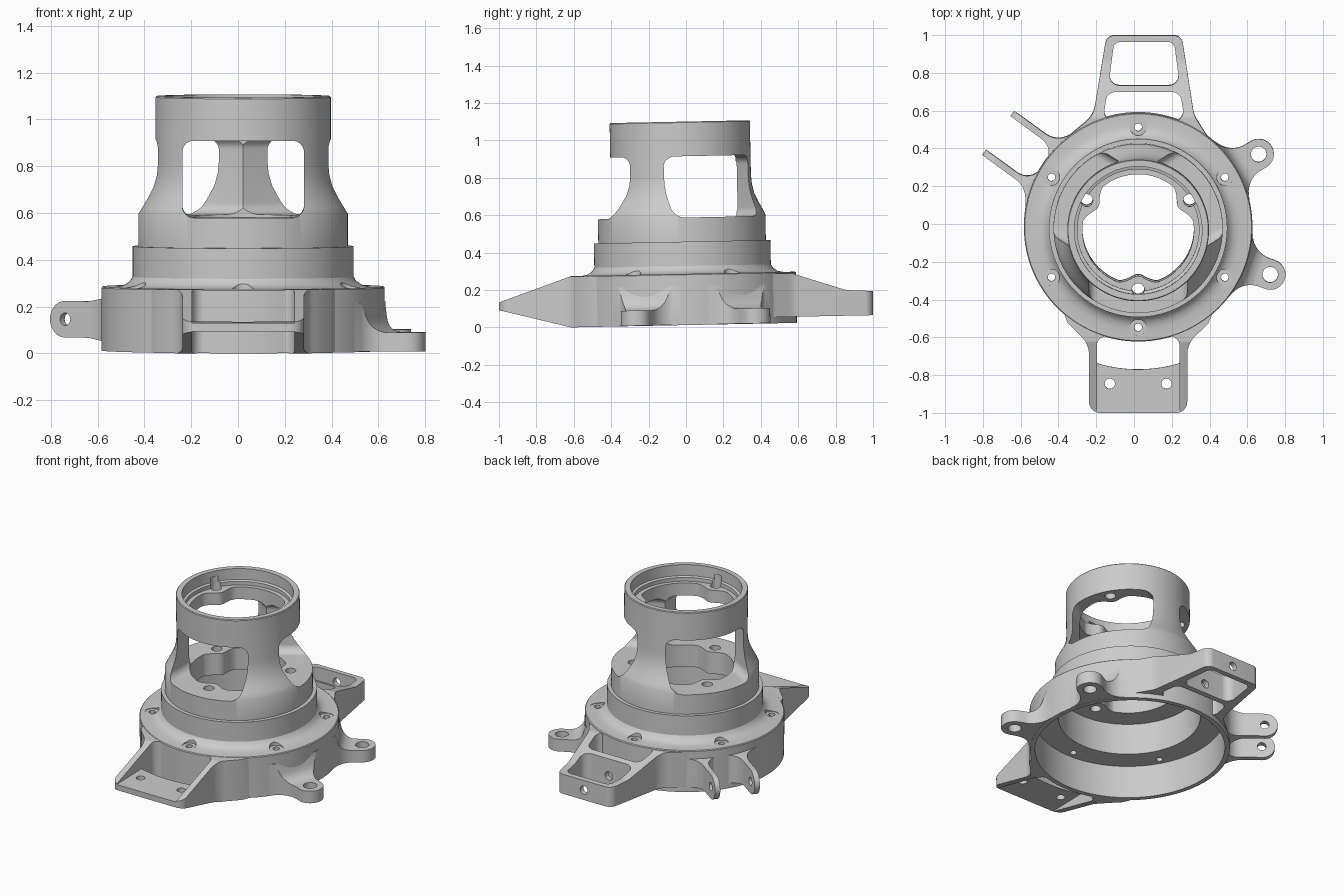
import bpy, bmesh, math
from mathutils import Matrix, Vector

if "Cube" in bpy.data.objects:
    bpy.data.objects.remove(bpy.data.objects["Cube"])

CX, CY = 0.022, -0.012          # hub axis
SEG = 128
I = Matrix.Identity(4)
SIDE = Matrix(((1, 0, 0, 0), (0, 0, 1, 0), (0, 1, 0, 0), (0, 0, 0, 1)))    # (u,z) drawn, extruded sideways
ACROSS = Matrix(((0, 0, 1, 0), (1, 0, 0, 0), (0, 1, 0, 0), (0, 0, 0, 1)))  # (v,z) drawn, extruded along first axis


def radial(deg):
    """Frame on the hub axis whose first axis points outward at an angle."""
    return Matrix.Translation((CX, CY, 0)) @ Matrix.Rotation(math.radians(deg), 4, 'Z')


def rounded(pts, n=8):
    """Fillet polygon corners given as (x, y, radius)."""
    out = []
    for i, p in enumerate(pts):
        v = Vector(p[:2])
        r = p[2] if len(p) > 2 else 0
        if r == 0:
            out.append(v)
            continue
        a = Vector(pts[i - 1][:2]) - v
        b = Vector(pts[(i + 1) % len(pts)][:2]) - v
        half = a.angle(b) / 2
        t = min(r / math.tan(half), a.length * .5, b.length * .5)
        r = t * math.tan(half)
        a.normalize()
        b.normalize()
        c = v + (a + b).normalized() * (r / math.sin(half))
        s, e = v + a * t - c, v + b * t - c
        a0 = math.atan2(s.y, s.x)
        da = (math.atan2(e.y, e.x) - a0 + math.pi) % (2 * math.pi) - math.pi
        out += [c + Vector((math.cos(a0 + da * k / n), math.sin(a0 + da * k / n))) * r for k in range(n + 1)]
    return out


def circle(r, x=0, y=0, n=SEG):
    return [(x + r * math.cos(2 * math.pi * k / n), y + r * math.sin(2 * math.pi * k / n)) for k in range(n)]


def finish(name, bm, M):
    bm.transform(M)
    bmesh.ops.recalc_face_normals(bm, faces=bm.faces)
    me = bpy.data.meshes.new(name)
    bm.to_mesh(me)
    bm.free()
    ob = bpy.data.objects.new(name, me)
    bpy.context.collection.objects.link(ob)
    return ob


def prism(name, pts, lo, hi, M=I):
    clean = []
    for p in pts:
        p = Vector(p[:2])
        if not clean or (p - clean[-1]).length > 1e-4:
            clean.append(p)
    if (clean[0] - clean[-1]).length < 1e-4:
        clean.pop()
    bm = bmesh.new()
    low = [bm.verts.new((p.x, p.y, lo)) for p in clean]
    top = [bm.verts.new((p.x, p.y, hi)) for p in clean]
    bm.faces.new(low[::-1])
    bm.faces.new(top)
    for k in range(len(clean)):
        j = (k + 1) % len(clean)
        bm.faces.new((low[k], low[j], top[j], top[k]))
    return finish(name, bm, M)


def revolve(name, prof, M):
    bm = bmesh.new()
    rings = [[bm.verts.new((r * math.cos(2 * math.pi * k / SEG), r * math.sin(2 * math.pi * k / SEG), z))
              for r, z in prof] for k in range(SEG)]
    n = len(prof)
    for k in range(SEG):
        a, b = rings[k], rings[(k + 1) % SEG]
        for j in range(n):
            bm.faces.new((a[j], b[j], b[(j + 1) % n], a[(j + 1) % n]))
    return finish(name, bm, M)


def boolean(ob, cutter, op='DIFFERENCE'):
    """Apply a boolean; fall back to the second solver if the first changes nothing."""
    before = len(ob.data.vertices)
    for solver in ('MANIFOLD', 'EXACT'):
        m = ob.modifiers.new(op, 'BOOLEAN')
        m.operation, m.solver, m.object = op, solver, cutter
        bpy.context.view_layer.objects.active = ob
        try:
            bpy.ops.object.modifier_apply(modifier=m.name)
        except RuntimeError:
            pass
        ob.modifiers.clear()
        if len(ob.data.vertices) != before:
            break
    bpy.data.objects.remove(cutter)


def cut(ob, pts, lo, hi, M=I):
    boolean(ob, prism('cutter', pts, lo, hi, M))


def bracket(name, plan, side, M_plan, M_side):
    """Plan outline intersected with a side profile, trimmed to the hub wall."""
    ob = prism(name, rounded(plan), -.5, .8, M_plan)
    boolean(ob, prism('cutter', rounded(side), -1, 1, M_side), 'INTERSECT')
    cut(ob, circle(.59), -1, 1.5, radial(0))
    return ob


parts = []

# Hub: base ring, bolt flange and tower in one turned profile
hub = revolve('hub_body', [
    (.20, .985), (.322, .985), (.322, 1.01), (.338, 1.015), (.338, 1.088), (.371, 1.088), (.375, 1.083),
    (.375, .80), (.379, .75), (.391, .70), (.411, .655), (.433, .615), (.448, .585), (.448, .446),
    (.472, .446), (.472, .316), (.484, .297), (.508, .281), (.54, .274), (.60, .274), (.605, .269),
    (.605, 0), (.575, 0), (.575, .22), (.43, .22), (.43, .43), (.20, .43)], radial(0))
parts.append(hub)

# Scalloped bore leaving three blended inward bolt bosses
reach = []
for k in range(240):
    d = (math.radians(1.5 * k + .4) - math.radians(30) + math.pi / 3) % (2 * math.pi / 3) - math.pi / 3
    disc = .075 ** 2 - (.315 * math.sin(d)) ** 2
    reach.append(min(.295, .315 * math.cos(d) - math.sqrt(disc)) if disc > 0 else .295)
bore = []
for k in range(240):
    r = sum(reach[(k + j) % 240] for j in range(-5, 6)) / 11
    th = math.radians(1.5 * k + .4)
    bore.append((r * math.cos(th), r * math.sin(th)))
cut(hub, bore, .3, 1.2, radial(0))

# Three tower windows and the boss holes
window = rounded([(-.26, .575, .05), (.26, .575, .05), (.26, .903, .05), (-.26, .903, .05)])
for deg in (30, 150, 270):
    cut(hub, window, 0, .7, radial(deg) @ ACROSS)
for deg in (30, 150, 270):
    cut(hub, circle(.033, .315, 0, 24), .35, 1.05, radial(deg))

# Six flange bolt holes with spot faces
for k in range(6):
    cut(hub, circle(.043, .53, 0, 32), .271, .4, radial(30 + 60 * k))
    cut(hub, circle(.02, .53, 0, 20), .1, .35, radial(30 + 60 * k))

# Front arm: two tapered side walls joined by a thin plate
front = bracket('front_arm',
                [(-.40, -.40), (-.35, -.52), (-.238, -.63, .14), (-.238, -.998, .06), (.282, -.998, .06),
                 (.282, -.63, .14), (.394, -.52), (.444, -.40)],
                [(-.3, .272), (-.615, .272), (-1.0, .14), (-1.0, .10), (-.615, 0), (-.3, 0)],
                I, ACROSS)
pocket = rounded([(-.197, -1.2), (.241, -1.2), (.241, -.59, .05), (-.197, -.59, .05)])
cut(front, pocket, .138, .5)
cut(front, pocket, -.3, .101)
arc = [(x, CY - math.sqrt(.755 ** 2 - (x - CX) ** 2)) for x in [-.197 + .438 * k / 20 for k in range(21)]]
cut(front, rounded(arc + [(.241, -.59, .05), (-.197, -.59, .05)]), -.3, .5)
for x in (-.128, .172):
    cut(front, circle(.027, x, -.843, 32), -.3, .5)
parts.append(front)

# Back arm: tapered frame with a cross rib
back = bracket('back_arm',
               [(-.42, .36), (-.34, .475), (-.215, .58, .14), (-.145, 1.002, .05), (.252, 1.002, .05),
                (.318, .58, .14), (.384, .475), (.464, .36)],
               [(.3, .266), (.57, .266, .05), (.86, .17, .15), (1.1, .157), (1.1, .033), (.3, .033)],
               I, ACROSS)
cut(back, rounded([(-.135, .738, .05), (.242, .738, .05), (.212, .968, .04), (-.105, .968, .04)]), -.3, .6)
cut(back, rounded([(-.165, .55, .05), (.268, .55, .05), (.245, .703, .05), (-.142, .703, .05)]), -.3, .6)
cut(back, circle(.028, .055, .098, 32), .65, 1.2, SIDE)
parts.append(back)

# Left clevis: two parallel drilled ears
M = radial(144)
clevis = bracket('clevis_ears',
                 [(.4, .4), (.535, .28), (.61, .177, .12), (.892, .177), (.892, .143), (.597, .143, .09),
                  (.597, -.077, .09), (.892, -.077), (.892, -.111), (.61, -.111, .12), (.55, -.25), (.4, -.4)],
                 [(.4, .025), (.6, .035), (.69, .049, .1), (.892, .049, .078), (.892, .205, .078),
                  (.69, .205, .1), (.6, .219), (.4, .23)],
                 M, M @ SIDE)
cut(clevis, circle(.027, .812, .127, 32), -.5, .5, M @ SIDE)
parts.append(clevis)

# Right lugs: drilled eyes blended into the ring
for name, deg in (('rear_lug', 31), ('forward_lug', -20)):
    M = radial(deg)
    lug = bracket(name,
                  [(.4, -.32), (.53, -.285), (.625, -.08, .13), (.825, -.08, .08), (.825, .08, .08),
                   (.625, .08, .13), (.53, .285), (.4, .32)],
                  [(.3, .002), (.9, .002), (.9, .083), (.625, .083, .08), (.59, .21), (.3, .21)],
                  M, M @ SIDE)
    cut(lug, circle(.041, .744, 0, 32), -.3, .4, M)
    parts.append(lug)

# Whole casting leans slightly; then shade smooth
lean = Matrix.Translation((0, 0, .0125)) @ Matrix.Rotation(.02, 4, 'X')
for ob in parts:
    ob.data.transform(lean)
    bpy.ops.object.select_all(action='DESELECT')
    ob.select_set(True)
    bpy.context.view_layer.objects.active = ob
    bpy.ops.object.shade_smooth_by_angle(angle=math.radians(30))
